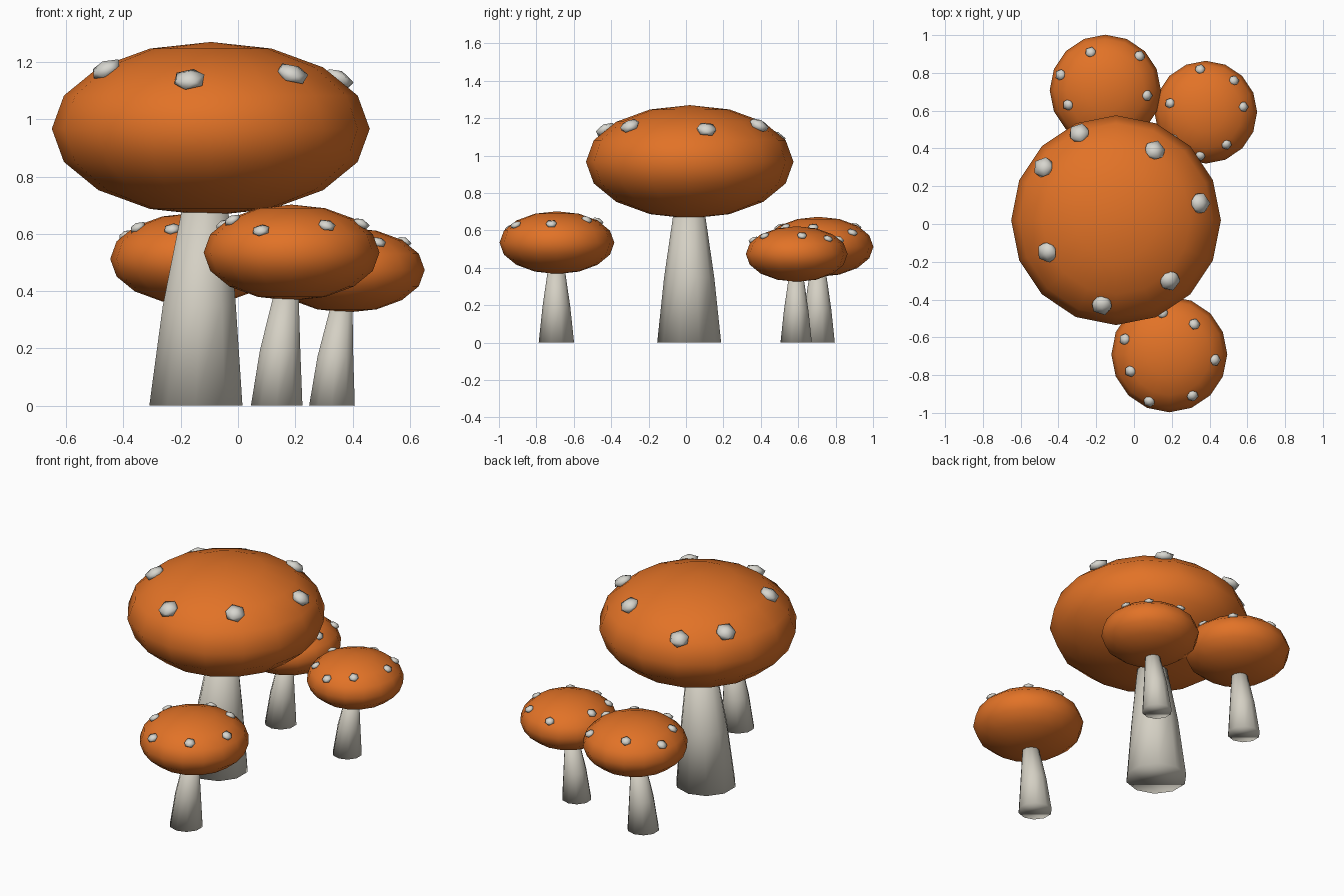
import bpy, bmesh, math
from mathutils import Matrix, Vector

cube = bpy.data.objects.get("Cube")
if cube:
    bpy.data.objects.remove(cube)


def material(name, rgb):
    m = bpy.data.materials.new(name)
    m.use_nodes = True
    m.diffuse_color = (*rgb, 1)
    m.node_tree.nodes["Principled BSDF"].inputs["Base Color"].default_value = (*rgb, 1)
    return m


ORANGE = material("cap orange", (0.76, 0.17, 0.02))
CREAM = material("stem cream", (0.66, 0.63, 0.55))
PALE = material("spot pale grey", (0.68, 0.67, 0.62))


def finish(bm, name, mat):
    """Turn a bmesh into a smooth, single-colour object."""
    bmesh.ops.recalc_face_normals(bm, faces=bm.faces)
    mesh = bpy.data.meshes.new(name)
    bm.to_mesh(mesh)
    bm.free()
    mesh.materials.append(mat)
    for p in mesh.polygons:
        p.use_smooth = True
    obj = bpy.data.objects.new(name, mesh)
    bpy.context.collection.objects.link(obj)
    return obj


def stem(name, x, y, s):
    """Ten-sided tapered stem that leans gently towards +x."""
    bm = bmesh.new()
    rings = []
    for z, r, lean in ((0, 0.171, -0.052), (0.35, 0.134, -0.040), (0.70, 0.083, -0.019)):
        ring = []
        for i in range(10):
            a = math.pi / 2 + math.tau * i / 10
            ring.append(bm.verts.new((x + lean + s * r * math.cos(a),
                                      y - 0.003 + s * r * math.sin(a), s * z)))
        rings.append(ring)
    for low, high in zip(rings, rings[1:]):
        for i in range(10):
            j = (i + 1) % 10
            bm.faces.new((low[i], low[j], high[j], high[i]))
    bm.faces.new(rings[0][::-1])
    bm.faces.new(rings[-1])
    finish(bm, name, CREAM)


def cap(name, x, y, s):
    bm = bmesh.new()
    shape = Matrix.Translation((x, y, 0.967 * s)) @ Matrix.Diagonal((0.555 * s, 0.555 * s, 0.303 * s, 1))
    bmesh.ops.create_uvsphere(bm, u_segments=16, v_segments=8, radius=1, matrix=shape)
    finish(bm, name, ORANGE)


def spots(name, x, y, s, places):
    """Flattened lumps resting on the cap, tilted outwards."""
    bm = bmesh.new()
    for px, py in places:
        out = Vector((px - x, py - y, 0))
        d = min(out.length / (0.555 * s), 0.95)
        z = s * (0.967 + 0.303 * math.sqrt(1 - d * d))
        tilt = Matrix.Rotation(math.radians(27), 4, Vector((-out.y, out.x, 0)))
        place = Matrix.Translation((px, py, z)) @ tilt
        place = place @ Matrix.Diagonal((0.06 * s, 0.06 * s, 0.03 * s, 1))
        bmesh.ops.create_icosphere(bm, subdivisions=1, radius=1, matrix=place)
    finish(bm, name, PALE)


# Each mushroom: name, cap centre, scale, spot positions
mushrooms = [
    ("large", -0.095, 0.02, 1.0,
     [(-0.29, 0.48), (-0.48, 0.30), (-0.46, -0.15), (-0.17, -0.43),
      (0.19, -0.30), (0.35, 0.11), (0.11, 0.39)]),
    ("front", 0.187, -0.69, 0.553,
     [(-0.05, -0.61), (-0.02, -0.78), (0.08, -0.94), (0.31, -0.91),
      (0.43, -0.72), (0.32, -0.53), (0.15, -0.47)]),
    ("back_right", -0.152, 0.708, 0.53,
     [(-0.23, 0.91), (0.03, 0.89), (0.07, 0.68), (-0.02, 0.53),
      (-0.23, 0.50), (-0.35, 0.63), (-0.39, 0.79)]),
    ("back_left", 0.38, 0.592, 0.49,
     [(0.35, 0.82), (0.53, 0.76), (0.58, 0.62), (0.49, 0.42),
      (0.35, 0.36), (0.21, 0.45), (0.19, 0.64)]),
]
for label, x, y, s, places in mushrooms:
    stem(label + "_stem", x, y, s)
    cap(label + "_cap", x, y, s)
    spots(label + "_cap_spots", x, y, s, places)
